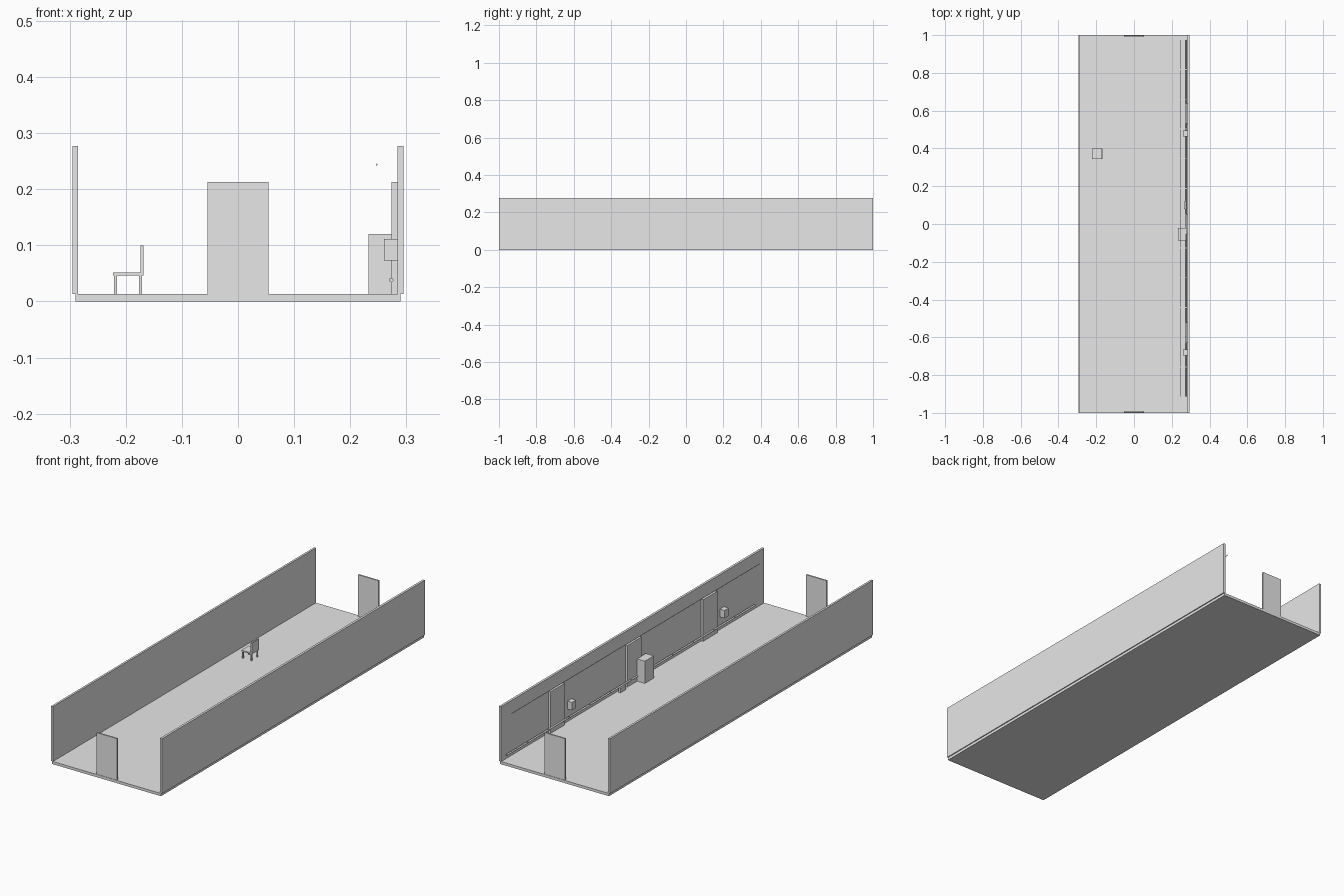
import bpy
import math

if "Cube" in bpy.data.objects:
    bpy.data.objects.remove(bpy.data.objects["Cube"])

grey = bpy.data.materials.new("light grey")
grey.diffuse_color = (0.8, 0.8, 0.8, 1)
grey.use_nodes = True
grey.node_tree.nodes["Principled BSDF"].inputs["Base Color"].default_value = grey.diffuse_color


def box(name, x0, x1, y0, y1, z0, z1):
    """Axis-aligned box from its limits."""
    bpy.ops.mesh.primitive_cube_add(size=1, location=((x0 + x1) / 2, (y0 + y1) / 2, (z0 + z1) / 2))
    ob = bpy.context.object
    ob.name = name
    ob.scale = (x1 - x0, y1 - y0, z1 - z0)
    bpy.ops.object.transform_apply(location=False, rotation=False, scale=True)
    ob.data.materials.append(grey)
    return ob


def pipe(name, x, z, r, y0, y1):
    """Round bar running along y."""
    bpy.ops.mesh.primitive_cylinder_add(vertices=12, radius=r, depth=y1 - y0,
                                        location=(x, (y0 + y1) / 2, z),
                                        rotation=(math.pi / 2, 0, 0))
    ob = bpy.context.object
    ob.name = name
    ob.data.materials.append(grey)
    bpy.ops.object.shade_smooth_by_angle()


FLOOR = 0.013

# Corridor shell
box("floor", -0.29, 0.29, -1, 1, 0, FLOOR)
box("left_wall", -0.295, -0.285, -1, 1, FLOOR, 0.277)
box("right_wall", 0.284, 0.295, -1, 1, FLOOR, 0.277)

# Doors at both ends
box("front_door", -0.054, 0.054, -0.998, -0.991, FLOOR, 0.213)
box("back_door", -0.054, 0.054, 0.991, 0.998, FLOOR, 0.213)

# Doors along the right wall
for y in (0.585, 0.0, -0.575):
    box("side_door", 0.274, 0.284, y - 0.054, y + 0.054, FLOOR, 0.213)

# Segmented low pipe and thin overhead rail
step = 1.89 / 12
for i in range(12):
    y0 = -0.915 + i * step
    pipe("low_pipe", 0.273, 0.038, 0.004, y0 + 0.002, y0 + step - 0.002)
    pipe("overhead_rail", 0.247, 0.244, 0.0015, y0 + 0.002, y0 + step - 0.002)

# Wall boxes, floor cabinet and small skirting box
for y in (0.48, -0.68):
    box("wall_box", 0.26, 0.284, y - 0.016, y + 0.016, 0.073, 0.111)
box("cabinet", 0.233, 0.276, -0.088, -0.02, FLOOR, 0.12)
box("skirting_box", 0.264, 0.276, 0.08, 0.12, FLOOR, 0.034)

# Chair
box("chair_seat", -0.223, -0.168, 0.345, 0.4, 0.046, 0.052)
box("chair_back", -0.174, -0.168, 0.345, 0.4, 0.052, 0.1)
for x in (-0.2185, -0.1735):
    for y in (0.35, 0.395):
        box("chair_leg", x - 0.0027, x + 0.0027, y - 0.0027, y + 0.0027, FLOOR, 0.046)
